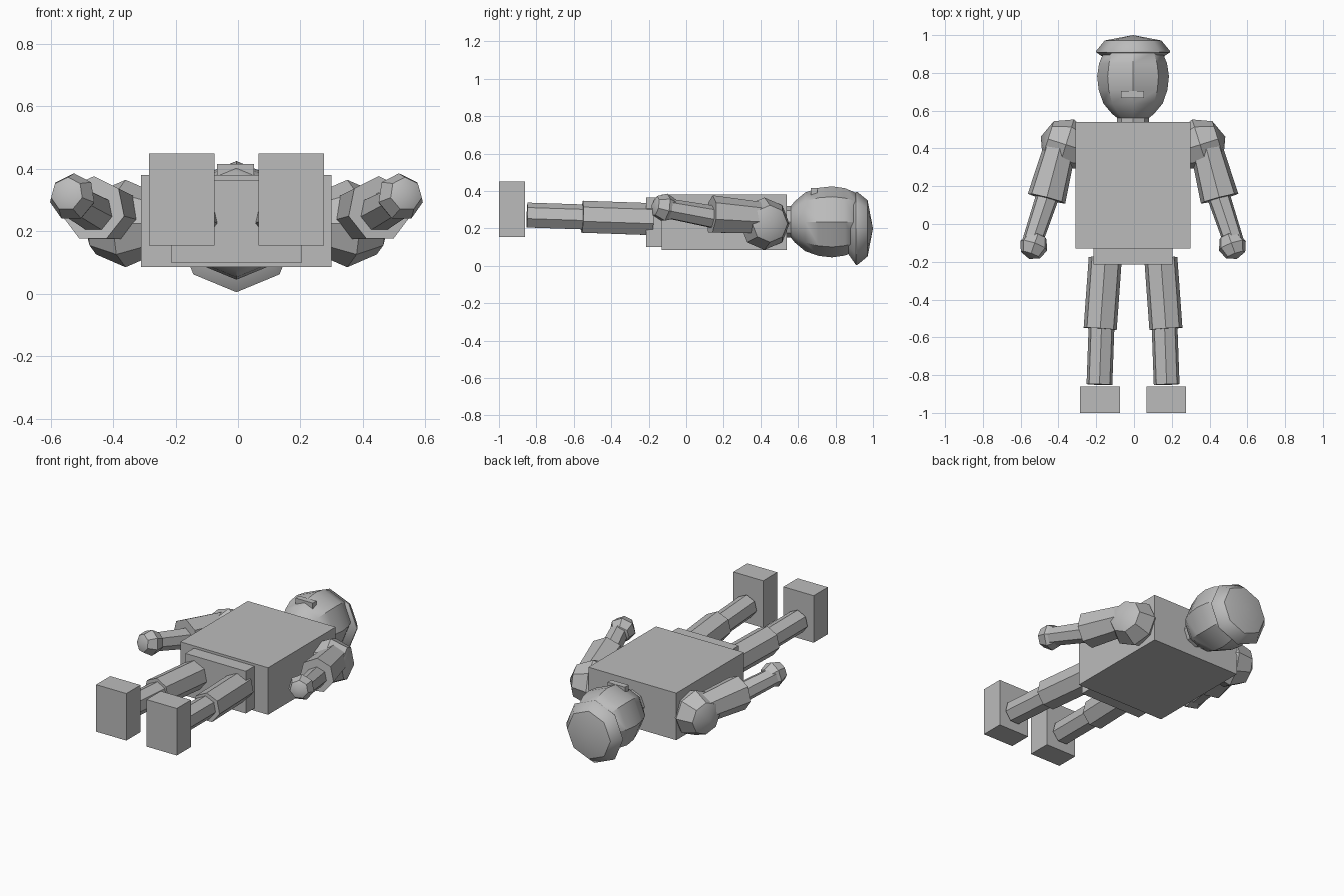
import bpy, bmesh, math
from mathutils import Vector

cube = bpy.data.objects.get("Cube")
if cube:
    bpy.data.objects.remove(cube, do_unlink=True)

grey = bpy.data.materials.new("plain_grey")
grey.use_nodes = True
grey.diffuse_color = (0.5, 0.5, 0.5, 1)
grey.node_tree.nodes["Principled BSDF"].inputs["Base Color"].default_value = (0.5, 0.5, 0.5, 1)

MID = -0.005  # plane of symmetry


def finish(name, bm, smooth=False):
    bmesh.ops.recalc_face_normals(bm, faces=bm.faces)
    mesh = bpy.data.meshes.new(name)
    bm.to_mesh(mesh)
    bm.free()
    mesh.materials.append(grey)
    obj = bpy.data.objects.new(name, mesh)
    bpy.context.collection.objects.link(obj)
    if smooth:
        bpy.ops.object.select_all(action='DESELECT')
        obj.select_set(True)
        bpy.context.view_layer.objects.active = obj
        bpy.ops.object.shade_smooth_by_angle(angle=math.radians(38))


def box(name, low, high):
    low, high = Vector(low), Vector(high)
    bm = bmesh.new()
    bmesh.ops.create_cube(bm, size=1)
    for v in bm.verts:
        v.co = (low + high) / 2 + v.co * (high - low)
    finish(name, bm)


def lathe(name, start, end, profile, sides, smooth=False):
    """Rings of (position along axis 0..1, radius); one corner points up."""
    start, end = Vector(start), Vector(end)
    axis = (end - start).normalized()
    side = axis.cross(Vector((0, 0, 1))).normalized()
    up = side.cross(axis)
    bm = bmesh.new()
    rings = []
    for t, r in profile:
        centre = start.lerp(end, t)
        turns = [2 * math.pi * i / sides for i in range(sides)]
        rings.append([bm.verts.new(centre + r * (up * math.cos(a) + side * math.sin(a)))
                      for a in turns])
    for a, b in zip(rings, rings[1:]):
        for i in range(sides):
            j = (i + 1) % sides
            bm.faces.new((a[i], a[j], b[j], b[i]))
    bm.faces.new(rings[0])
    bm.faces.new(rings[-1])
    bmesh.ops.remove_doubles(bm, verts=bm.verts, dist=0.0005)
    finish(name, bm, smooth)


def ball(name, centre, axis, radius, sides, rings):
    centre, axis = Vector(centre), Vector(axis).normalized()
    profile = []
    for i in range(rings + 1):
        a = math.pi * i / rings
        profile.append(((1 - math.cos(a)) / 2, radius * math.sin(a)))
    lathe(name, centre - axis * radius, centre + axis * radius, profile, sides, True)


# Body blocks
box("torso", (-0.31, -0.13, 0.085), (0.30, 0.54, 0.38))
box("pelvis", (-0.215, -0.215, 0.10), (0.205, -0.10, 0.365))

# Neck, head and cap
lathe("neck", (MID, 0.5, 0.235), (MID, 0.62, 0.235), [(0, 0.085), (1, 0.085)], 8)
lathe("head", (MID, 0.55, 0.235), (MID, 0.95, 0.235),
      [(0, 0.07), (0.08, 0.11), (0.22, 0.157), (0.4, 0.182), (0.58, 0.19),
       (0.75, 0.18), (0.9, 0.155), (1, 0.1)], 8, True)
lathe("cap", (MID, 0.87, 0.2), (MID, 1.0, 0.2),
      [(0, 0.14), (0.3, 0.195), (0.36, 0.195), (0.78, 0.15), (1, 0.0)], 8, True)

# Face
box("mouth", (-0.068, 0.667, 0.36), (0.052, 0.704, 0.415))
for label, sign in (("left", 1), ("right", -1)):
    ball(label + "_eye", (MID + sign * 0.072, 0.79, 0.392), (0, 0, 1), 0.026, 8, 4)

# Limbs on both sides
for label, sign in (("left", 1), ("right", -1)):
    def at(x, y, z):
        return (MID + sign * x, y, z)

    # Leg and foot
    lathe(label + "_upper_leg", at(0.147, -0.18, 0.245), at(0.174, -0.555, 0.258),
          [(0, 0.09), (1, 0.09)], 7)
    lathe(label + "_lower_leg", at(0.166, -0.52, 0.257), at(0.178, -0.85, 0.268),
          [(0, 0.07), (1, 0.07)], 7)
    xs = sorted((MID + sign * 0.07, MID + sign * 0.28))
    box(label + "_foot", (xs[0], -1, 0.155), (xs[1], -0.86, 0.45))

    # Arm and hand
    ball(label + "_shoulder", at(0.355, 0.42, 0.225), (sign * 0.95, 0.3, 0), 0.14, 8, 4)
    lathe(label + "_upper_arm", at(0.375, 0.45, 0.25), at(0.458, 0.135, 0.272),
          [(0, 0.085), (1, 0.105)], 7)
    lathe(label + "_forearm", at(0.445, 0.17, 0.255), at(0.535, -0.10, 0.305),
          [(0, 0.063), (1, 0.055)], 7)
    ball(label + "_hand", at(0.525, -0.113, 0.31), (sign * 0.33, -0.92, 0.18), 0.077, 7, 4)
